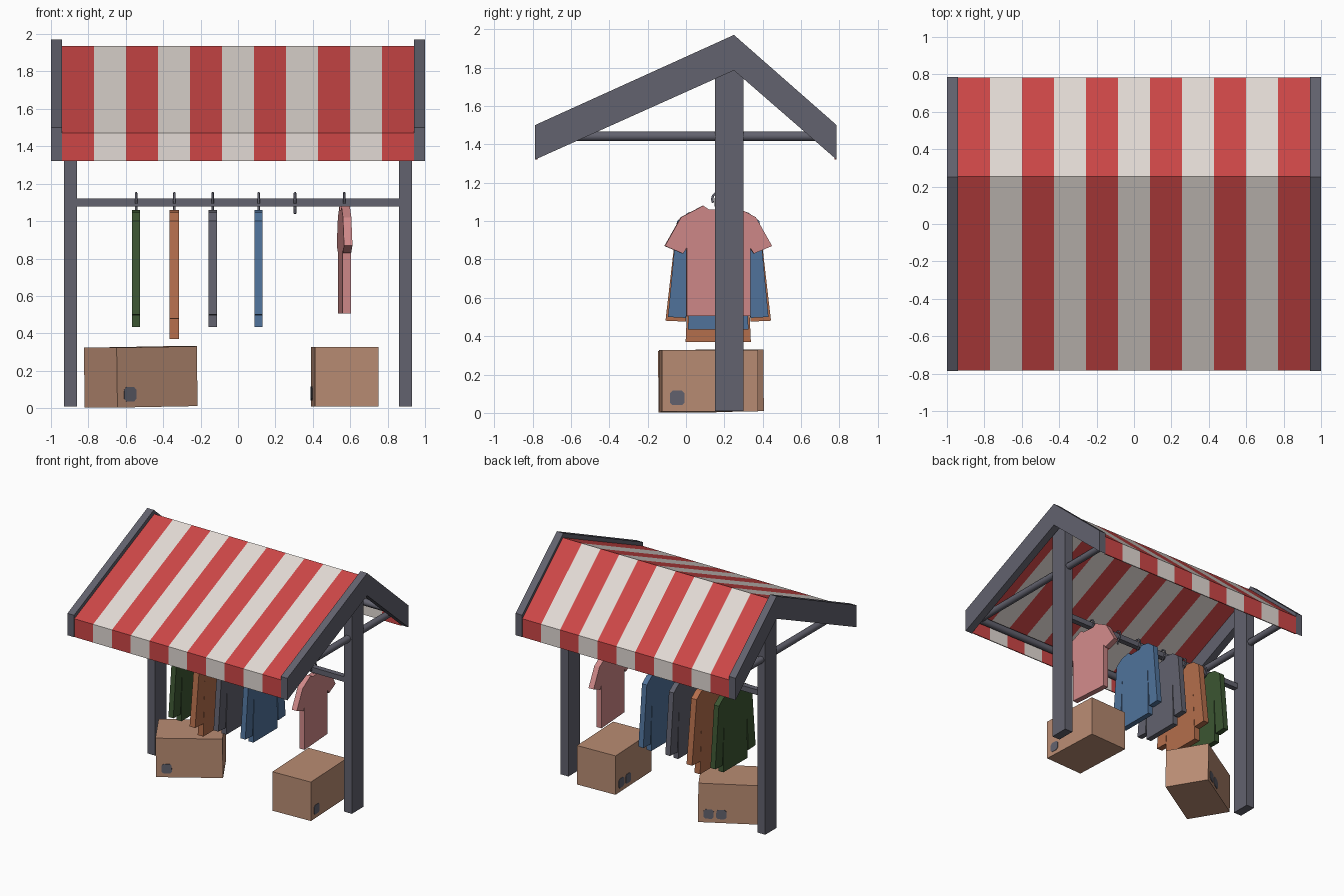
import bpy, bmesh, math
from mathutils import Matrix, Vector

if "Cube" in bpy.data.objects:
    bpy.data.objects.remove(bpy.data.objects["Cube"])


def material(name, rgb):
    m = bpy.data.materials.new(name)
    m.diffuse_color = (*rgb, 1)
    m.use_nodes = True
    m.node_tree.nodes["Principled BSDF"].inputs["Base Color"].default_value = m.diffuse_color
    return m


RED = material("red canvas", (0.61, 0.062, 0.062))
WHITE = material("white canvas", (0.76, 0.70, 0.66))
GREY = material("slate grey", (0.122, 0.122, 0.156))
CARD = material("cardboard", (0.485, 0.262, 0.171))
GREEN = material("green cloth", (0.045, 0.092, 0.032))
ORANGE = material("orange cloth", (0.456, 0.156, 0.072))
BLUE = material("blue cloth", (0.08, 0.171, 0.328))
PINK = material("pink cloth", (0.63, 0.25, 0.25))


def finish(name, bm, *mats):
    bmesh.ops.recalc_face_normals(bm, faces=bm.faces[:])
    me = bpy.data.meshes.new(name)
    bm.to_mesh(me)
    bm.free()
    for m in mats:
        me.materials.append(m)
    ob = bpy.data.objects.new(name, me)
    bpy.context.collection.objects.link(ob)
    return ob


def box(name, lo, hi, mat):
    lo, hi = Vector(lo), Vector(hi)
    bm = bmesh.new()
    bmesh.ops.create_cube(bm, size=1, matrix=Matrix.Translation((lo + hi) / 2)
                          @ Matrix.Diagonal((*(hi - lo), 1)))
    return finish(name, bm, mat)


def prism(name, pts, x0, x1, mat):
    """Extrude a (y, z) outline along x."""
    bm = bmesh.new()
    f = bm.faces.new([bm.verts.new((x0, y, z)) for y, z in pts])
    r = bmesh.ops.extrude_face_region(bm, geom=[f])
    bmesh.ops.translate(bm, vec=(x1 - x0, 0, 0),
                        verts=[v for v in r["geom"] if isinstance(v, bmesh.types.BMVert)])
    return finish(name, bm, mat)


def tube(name, pts, radius, mat, res=1):
    cu = bpy.data.curves.new(name, "CURVE")
    cu.dimensions = "3D"
    cu.bevel_depth, cu.bevel_resolution, cu.use_fill_caps = radius, res, True
    sp = cu.splines.new("POLY")
    sp.points.add(len(pts) - 1)
    for p, co in zip(sp.points, pts):
        p.co = (*co, 1)
    cu.materials.append(mat)
    ob = bpy.data.objects.new(name, cu)
    bpy.context.collection.objects.link(ob)
    return ob


# Frame: posts, gable chevrons and side rails
chevron = [(-0.787, 1.32), (-0.787, 1.50), (0.25, 1.97),
           (0.785, 1.50), (0.785, 1.32), (0.25, 1.785)]
for s, side in ((-1, "left"), (1, "right")):
    xs = sorted((s * 0.86, s * 0.93))
    box(side + "_post", (xs[0], 0.15, 0.01), (xs[1], 0.30, 1.85), GREY)
    prism(side + "_gable", chevron, s * 0.94, s * 1.0, GREY)
    tube(side + "_side_rail", [(s * 0.895, -0.77, 1.442), (s * 0.895, 0.77, 1.442)], 0.028, GREY)
for y, side in ((-0.75, "front"), (0.75, "back")):
    tube(side + "_eave_rail", [(-0.94, y, 1.442), (0.94, y, 1.442)], 0.028, GREY)
box("clothes_rail", (-0.86, 0.148, 1.077), (0.86, 0.192, 1.12), GREY)

# Striped canopy with hanging valances
N = 11
section = [(-0.783, 1.32), (-0.783, 1.47), (0.255, 1.935), (0.783, 1.47), (0.783, 1.32)]
bm = bmesh.new()
rows = [[bm.verts.new((-0.94 + 1.88 * i / N, y, z)) for y, z in section] for i in range(N + 1)]
for i in range(N):
    for j in range(len(section) - 1):
        f = bm.faces.new((rows[i][j], rows[i + 1][j], rows[i + 1][j + 1], rows[i][j + 1]))
        f.material_index = i % 2
canopy = finish("striped_canopy", bm, RED, WHITE)
mod = canopy.modifiers.new("thickness", "SOLIDIFY")
mod.thickness, mod.offset = 0.008, -1


# Garments: mirrored outline around the rail, extruded
def garment(name, half, x, thick, mat, turn=0):
    pts = half + [(-y, z) for y, z in reversed(half)]
    ob = prism(name, pts, -thick / 2, thick / 2, mat)
    ob.location = (x, 0.168, 0)
    ob.rotation_euler.z = math.radians(turn)


def long_sleeve(drop=0.0, wide=0.0):
    return [(0.05, 1.035), (0.075, 1.06), (0.155, 1.045), (0.215, 1.0),
            (0.262 + wide, 0.50 - drop * 0.3), (0.168, 0.495 - drop * 0.3),
            (0.148, 0.86), (0.157 + wide, 0.435 - drop)]


tee = [(0.05, 1.06), (0.08, 1.08), (0.195, 1.02), (0.28, 0.87),
       (0.185, 0.83), (0.166, 0.86), (0.166, 0.505)]

garment("green_shirt", long_sleeve(), -0.545, 0.044, GREEN)
garment("orange_shirt", long_sleeve(0.065, 0.013), -0.34, 0.05, ORANGE)
garment("grey_shirt", long_sleeve(), -0.135, 0.044, GREY)
garment("blue_shirt", long_sleeve(), 0.11, 0.044, BLUE)
garment("pink_tee", tee, 0.57, 0.045, PINK, 4)

# Hanger hooks looped over the rail
for i, x in enumerate((-0.545, -0.34, -0.135, 0.11, 0.305, 0.568)):
    arc = [(x, 0.17 + 0.034 * math.cos(a), 1.113 + 0.036 * math.sin(a))
           for a in (math.radians(d) for d in range(-30, 211, 30))]
    tube("hanger_hook_%d" % (i + 1), [(x, 0.17, 1.04), (x, 0.175, 1.065)] + arc, 0.007, GREY)


# Cardboard boxes with small chamfered marks on the long sides
def carton(name, loc, rot):
    L, W, H = 0.5, 0.34, 0.32
    ob = box(name, (-L / 2, -W / 2, -H / 2), (L / 2, W / 2, H / 2), CARD)
    bm = bmesh.new()
    r, c = 0.038, 0.024
    for x, s in ((-0.17, -1), (0.17, 1), (0.075, 1)):
        ring = [(r, c), (c, r), (-c, r), (-r, c), (-r, -c), (-c, -r), (c, -r), (r, -c)]
        a = [bm.verts.new((x + u, s * W / 2, -0.09 + v)) for u, v in ring]
        b = [bm.verts.new((x + u, s * (W / 2 + 0.003), -0.09 + v)) for u, v in ring]
        bm.faces.new(a)
        bm.faces.new(b)
        for k in range(8):
            bm.faces.new((a[k], a[k - 1], b[k - 1], b[k]))
    marks = finish(name + "_marks", bm, GREY)
    for o in (ob, marks):
        o.location = loc
        o.rotation_euler = rot


carton("left_carton", (-0.52, 0.13, 0.167), (0, -0.016, math.radians(31)))
carton("right_carton", (0.57, 0.117, 0.168), (0, 0, math.radians(92.5)))
